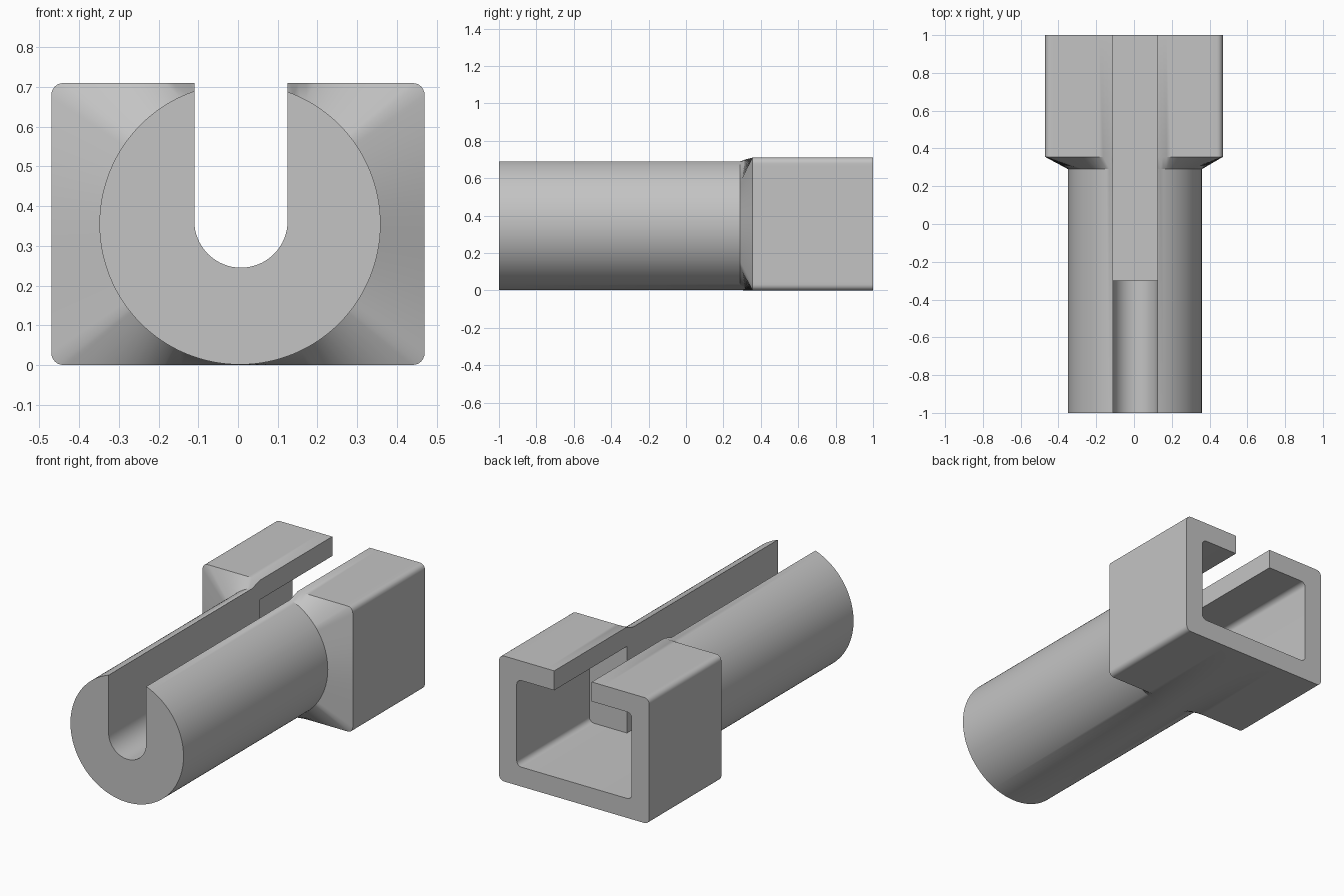
import bpy, bmesh
from math import sin, cos, pi, hypot, atan2

cube = bpy.data.objects.get("Cube")
if cube:
    bpy.data.objects.remove(cube, do_unlink=True)

AXIS_X, AXIS_Z, RADIUS = 0.005, 0.355, 0.354
HALF_W, HALF_H, CORNER = 0.47, 0.355, 0.03
SLOT_L, SLOT_R = -0.11, 0.125

grey = bpy.data.materials.new("plain grey")
grey.use_nodes = True
colour = (0.55, 0.55, 0.55, 1)
grey.diffuse_color = colour
grey.node_tree.nodes["Principled BSDF"].inputs["Base Color"].default_value = colour


def loft(name, rings):
    """Skin a list of (y, outline) rings, closed by flat end caps."""
    bm = bmesh.new()
    loops = [[bm.verts.new((x, y, z)) for x, z in outline] for y, outline in rings]
    n = len(loops[0])
    for a, b in zip(loops, loops[1:]):
        for i in range(n):
            j = (i + 1) % n
            bm.faces.new((a[i], a[j], b[j], b[i]))
    bm.faces.new(loops[0])
    bm.faces.new(loops[-1])
    bmesh.ops.recalc_face_normals(bm, faces=bm.faces)
    mesh = bpy.data.meshes.new(name)
    bm.to_mesh(mesh)
    bm.free()
    mesh.materials.append(grey)
    obj = bpy.data.objects.new(name, mesh)
    bpy.context.collection.objects.link(obj)
    return obj


def rounded_rect(x0, x1, z0, z1, r, steps=8):
    pts = []
    corners = [(x1 - r, z1 - r), (x0 + r, z1 - r), (x0 + r, z0 + r), (x1 - r, z0 + r)]
    for k, (cx, cz) in enumerate(corners):
        for i in range(steps + 1):
            a = pi / 2 * (k + i / steps)
            pts.append((cx + r * cos(a), cz + r * sin(a)))
    return pts


def head_point(a):
    """Where a ray from the shank axis meets the rounded head outline."""
    lo, hi = 0.0, 1.0
    for _ in range(40):
        t = (lo + hi) / 2
        qx = abs(AXIS_X + t * cos(a)) - HALF_W + CORNER
        qz = abs(t * sin(a)) - HALF_H + CORNER
        d = hypot(max(qx, 0), max(qz, 0)) + min(max(qx, qz), 0) - CORNER
        lo, hi = (t, hi) if d < 0 else (lo, t)
    return AXIS_X + lo * cos(a), AXIS_Z + lo * sin(a)


# Round shank flowing into the rectangular head
angles = [2 * pi * i / 128 - pi for i in range(128)]
for x, z in rounded_rect(-HALF_W, HALF_W, 0, 2 * HALF_H, CORNER, 6):
    a = atan2(z - AXIS_Z, x - AXIS_X)
    if min(abs(a - b) for b in angles) > 0.003:
        angles.append(a)
angles.sort()
circle = [(AXIS_X + RADIUS * cos(a), AXIS_Z + RADIUS * sin(a)) for a in angles]
outline = [head_point(a) for a in angles]
body = loft("slotted_shank_and_head",
            [(-1, circle), (0.29, circle), (0.355, outline), (1, outline)])

# Round-bottomed slot along the shank
r = (SLOT_R - SLOT_L) / 2
mid = (SLOT_L + SLOT_R) / 2
u_shape = [(SLOT_L, 1), (SLOT_L, 0.3625)]
u_shape += [(mid - r * cos(pi * i / 32), 0.3625 - r * sin(pi * i / 32)) for i in range(1, 32)]
u_shape += [(SLOT_R, 0.3625), (SLOT_R, 1)]
round_slot = loft("round_slot_cutter", [(-1.2, u_shape), (-0.2, u_shape)])

# Deeper flat-bottomed slot, running out through the head
flat = [(SLOT_L, 0.11), (SLOT_R, 0.11), (SLOT_R, 1), (SLOT_L, 1)]
deep_slot = loft("deep_slot_cutter", [(-0.3, flat), (1.2, flat)])

# Hollow inside the head
hollow = rounded_rect(-0.36, 0.36, 0.11, 0.6, 0.03)
cavity = loft("cavity_cutter", [(0.35, hollow), (1.2, hollow)])

bpy.ops.object.select_all(action='DESELECT')
body.select_set(True)
bpy.context.view_layer.objects.active = body
for cutter in (cavity, deep_slot, round_slot):
    cutter.hide_render = True
    mod = body.modifiers.new(cutter.name, 'BOOLEAN')
    mod.operation = 'DIFFERENCE'
    mod.solver = 'EXACT'
    mod.object = cutter
    bpy.ops.object.modifier_apply(modifier=mod.name)
    bpy.data.objects.remove(cutter, do_unlink=True)

bpy.ops.object.shade_smooth_by_angle(angle=pi / 6)
